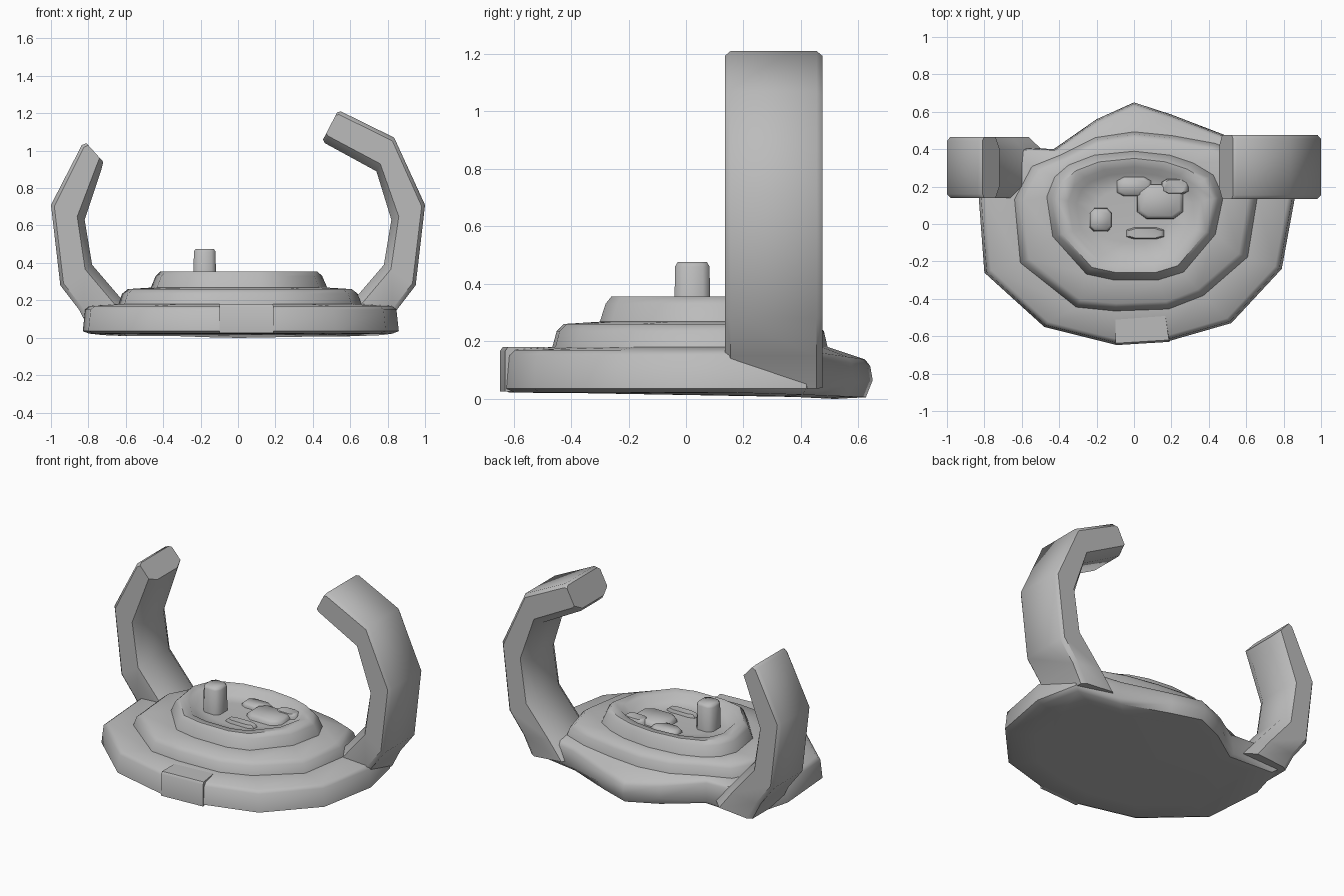
import bpy, bmesh, math
from mathutils import Vector

if "Cube" in bpy.data.objects:
    bpy.data.objects.remove(bpy.data.objects["Cube"])

grey = bpy.data.materials.new("stone grey")
grey.diffuse_color = (0.5, 0.5, 0.5, 1)
grey.use_nodes = True
grey.node_tree.nodes["Principled BSDF"].inputs["Base Color"].default_value = grey.diffuse_color


def loft(name, rings, angle=40):
    """Skin closed rings of equal length and cap both ends."""
    bm = bmesh.new()
    vs = [[bm.verts.new(p) for p in r] for r in rings]
    n = len(vs[0])
    for a, b in zip(vs, vs[1:]):
        for i in range(n):
            j = (i + 1) % n
            bm.faces.new((a[i], a[j], b[j], b[i]))
    bm.faces.new(vs[0][::-1])
    bm.faces.new(vs[-1])
    bmesh.ops.recalc_face_normals(bm, faces=bm.faces)
    me = bpy.data.meshes.new(name)
    bm.to_mesh(me)
    bm.free()
    me.materials.append(grey)
    ob = bpy.data.objects.new(name, me)
    bpy.context.collection.objects.link(ob)
    bpy.ops.object.select_all(action='DESELECT')
    ob.select_set(True)
    bpy.context.view_layer.objects.active = ob
    bpy.ops.object.shade_smooth_by_angle(angle=math.radians(angle))
    return ob


def scaled(outline, s, cy=0.05):
    return [(x * s, cy + (y - cy) * s) for x, y in outline]


def at(outline, z):
    """Place an outline at a height; z may depend on y."""
    return [(x, y, z(y) if callable(z) else z) for x, y in outline]


# Stepped base: rim, middle step and upper step outlines
rim = [(.86, .14), (.80, .42), (.5, .47), (.2, .585), (0, .65), (-.2, .56),
       (-.43, .40), (-.75, .42), (-.83, .14), (-.8, -.26), (-.48, -.55),
       (-.1, -.645), (.19, -.625), (.52, -.53), (.79, -.24)]
middle = [(.64, .14), (.58, .36), (.42, .42), (.2, .46), (0, .48), (-.2, .45),
          (-.38, .36), (-.53, .3), (-.62, .13), (-.59, -.2), (-.3, -.43),
          (-.1, -.45), (.18, -.44), (.36, -.37), (.59, -.17)]
upper = [(.45, .14), (.4, .25), (.3, .31), (.18, .35), (0, .37), (-.2, .35),
         (-.33, .3), (-.4, .24), (-.44, .14), (-.41, -.06), (-.24, -.25),
         (-.1, -.28), (.12, -.28), (.25, -.24), (.41, -.05)]

low = lambda y: 0.035 + 0.03 * max(0, y - .45) / .2
top = lambda y: 0.17 - 0.03 * max(0, y - .4) / .2
loft("stepped_base", [
    at(scaled(rim, .78), lambda y: .02 - .02 * max(0, y - .1) / .4),
    at(scaled(rim, .96), lambda y: .022 - .016 * max(0, y - .2) / .4),
    at(rim, low),
    at(scaled(rim, .985), lambda y: top(y) - .02),
    at(scaled(rim, .955), top),
    at(scaled(middle, 1.03), .18),
    at(middle, .235),
    at(scaled(middle, .95), .26),
    at(scaled(upper, 1.06), .268),
    at(upper, .33),
    at(scaled(upper, .94), .355),
    at(scaled(upper, .80), .35),
    at(scaled(upper, .70), .31),
    at(scaled(upper, .45), .305)], 50)


def arm(name, side, pairs, y0, y1):
    """Sweep a rounded rectangle through (outer, inner) profile pairs."""
    rings = []
    for o, i in pairs:
        o, i = Vector(o), Vector(i)
        ring = []
        for t, y in ((0, y0 + .02), (.1, y0), (.78, y0), (1, y0 + .06),
                     (1, y1 - .06), (.78, y1), (.1, y1), (0, y1 - .02)):
            p = o.lerp(i, t)
            ring.append((side * p.x, y, p.y))
        rings.append(ring)
    return loft(name, rings, 42)


# Curved arms share their root and differ towards the tip
root = [((.79, .035), (.5, .06)), ((.85, .15), (.6, .18)),
        ((.95, .28), (.78, .39)), ((1.0, .71), (.82, .63))]
arm("right_arm", 1, root + [((.835, 1.07), (.74, .89)),
                            ((.55, 1.21), (.465, 1.04)),
                            ((.53, 1.205), (.455, 1.06))], .135, .475)
arm("left_arm", -1, root + [((.835, 1.03), (.73, .90)),
                            ((.81, 1.04), (.72, .94))], .14, .465)


def block(name, x, y, w, d, z0, z1):
    """Rounded upright block with a slightly smaller top."""
    def ring(s, z):
        c = .6
        pts = [(1, -c), (1, c), (c, 1), (-c, 1), (-1, c), (-1, -c), (-c, -1), (c, -1)]
        return [(x + px * w * s, y + py * d * s, z) for px, py in pts]
    loft(name, [ring(1.05, z0), ring(1, z1 - .015), ring(.85, z1)], 60)


# Peg standing in the basin, with low bumps on the basin floor
block("peg", -.178, .022, .058, .06, .28, .475)
for k, (x, y, w, d, z) in enumerate([(.14, .12, .12, .09, .335), (.0, .2, .09, .05, .33),
                                     (.06, -.05, .1, .03, .325), (.22, .2, .07, .04, .34)]):
    block(f"basin_bump_{k + 1}", x, y, w, d, .29, z)

# Slightly raised lip at the front of the rim
lip = [(-.1, -.648), (.19, -.63), (.17, -.5), (-.1, -.52)]
loft("front_lip", [at(lip, .025), at(lip, .165), at(scaled(lip, .985), .18)], 40)
